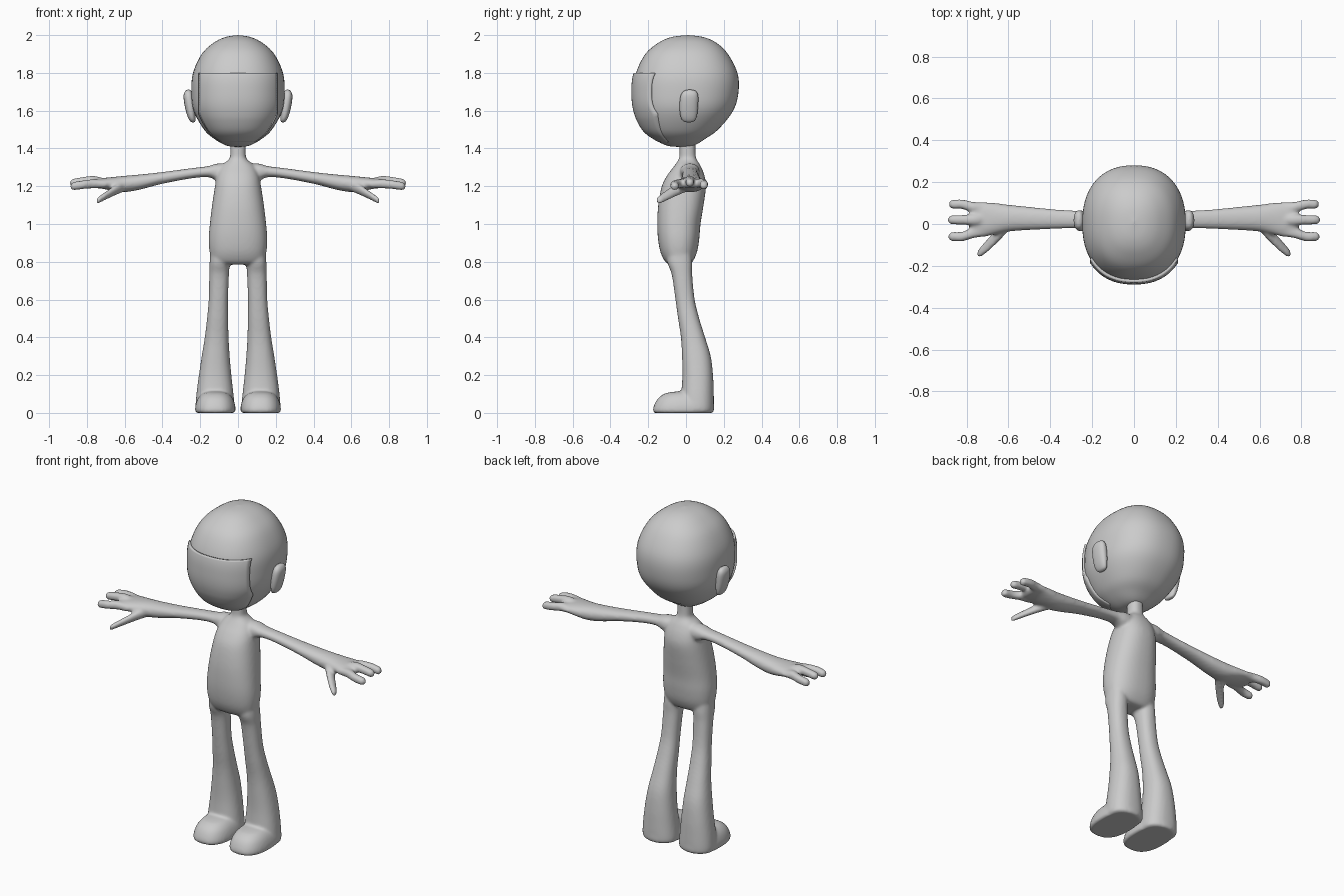
import bpy
import math
from mathutils import Vector

cube = bpy.data.objects.get("Cube")
if cube:
    bpy.data.objects.remove(cube, do_unlink=True)

grey = bpy.data.materials.new("plain grey")
grey.use_nodes = True
grey.diffuse_color = (0.6, 0.6, 0.6, 1)
grey.node_tree.nodes["Principled BSDF"].inputs["Base Color"].default_value = (0.6, 0.6, 0.6, 1)


def smooth_sections(sections, steps=5):
    """Catmull-Rom interpolation through (x, y, z, r1, r2) sections."""
    p = [Vector(s) for s in sections]
    out = []
    for i in range(len(p) - 1):
        a, b, c, d = p[max(i - 1, 0)], p[i], p[i + 1], p[min(i + 2, len(p) - 1)]
        for k in range(steps):
            t = k / steps
            out.append((2 * b + (c - a) * t + (2 * a - 5 * b + 4 * c - d) * t * t
                        + (3 * b - a - 3 * c + d) * t ** 3) * 0.5)
    return out + [p[-1]]


def loft(parts, sections, axis="z", power=2.0, sides=40):
    """Add a closed tube of superellipse rings to a (verts, faces) pair."""
    verts, faces = parts
    start = len(verts)
    rings = smooth_sections(sections)
    for s in rings:
        for k in range(sides):
            a = 2 * math.pi * k / sides
            ca, sa = math.cos(a), math.sin(a)
            u = max(s[3], 0.0005) * math.copysign(abs(ca) ** (2 / power), ca)
            v = max(s[4], 0.0005) * math.copysign(abs(sa) ** (2 / power), sa)
            off = (u, v, 0) if axis == "z" else (0, u, v)
            verts.append((s[0] + off[0], s[1] + off[1], s[2] + off[2]))
    for i in range(len(rings) - 1):
        for k in range(sides):
            a, b = start + i * sides + k, start + i * sides + (k + 1) % sides
            faces.append((a, b, b + sides, a + sides))
    last = start + (len(rings) - 1) * sides
    faces.append(tuple(range(start + sides - 1, start - 1, -1)))
    faces.append(tuple(range(last, last + sides)))


def make(name, parts):
    mesh = bpy.data.meshes.new(name)
    mesh.from_pydata(parts[0], [], parts[1])
    mesh.materials.append(grey)
    mesh.shade_smooth()
    ob = bpy.data.objects.new(name, mesh)
    bpy.context.collection.objects.link(ob)
    return ob


def flip(sections, side):
    return [(s[0] * side,) + tuple(s[1:]) for s in sections]


def spans(rows):
    """Turn (z, half width, front y, back y) rows into sections."""
    return [(0, (f + b) / 2, z, w, (b - f) / 2) for z, w, f, b in rows]


# Head
head_rows = spans([
    (1.408, 0, -.03, -.03), (1.415, .06, -.10, .04), (1.45, .125, -.17, .10),
    (1.5, .18, -.225, .17), (1.6, .235, -.265, .25), (1.7, .247, -.275, .278),
    (1.8, .238, -.264, .272), (1.9, .192, -.215, .222), (1.96, .128, -.145, .16),
    (1.99, .065, -.075, .09), (2.0, 0, .01, .01)])
head = ([], [])
loft(head, head_rows, power=2.3, sides=56)
make("head", head)

# Face plate following the front of the head
verts, faces, cols = [], [], 28
rows = [s for s in smooth_sections(head_rows, 10) if 1.43 < s[2] < 1.801]
for s in rows:
    t = min(1, (s[2] - 1.43) / .13)
    width = min(.12 + .085 * t, s[3] * .9)
    for k in range(cols + 1):
        x = width * (2 * k / cols - 1)
        depth = s[4] * (1 - abs(x / s[3]) ** 2.3) ** (1 / 2.3)
        verts.append((x * 1.02, s[1] - depth - .002 - .012 * t, s[2]))
for i in range(len(rows) - 1):
    for k in range(cols):
        a = i * (cols + 1) + k
        faces.append((a, a + 1, a + cols + 2, a + cols + 1))
plate = make("face_plate", (verts, faces))
solid = plate.modifiers.new("thickness", "SOLIDIFY")
solid.thickness = .016
solid.offset = -1

# Ears
for side, label in ((1, "left"), (-1, "right")):
    ear = ([], [])
    loft(ear, flip([(.238, .015, 1.537, 0, 0), (.24, .015, 1.545, .014, .03),
                    (.247, .014, 1.575, .022, .044), (.255, .015, 1.63, .028, .049),
                    (.262, .018, 1.68, .026, .046), (.263, .02, 1.705, .015, .03),
                    (.262, .02, 1.712, 0, 0)], side), power=2.3, sides=28)
    make(label + "_ear", ear)

# Torso and neck
body = ([], [])
loft(body, spans([
    (.785, .08, -.085, .015), (.80, .135, -.11, .035), (.85, .15, -.135, .058),
    (.92, .155, -.148, .07), (1.0, .149, -.152, .077), (1.1, .137, -.147, .093),
    (1.2, .122, -.128, .106), (1.26, .11, -.098, .097), (1.31, .085, -.06, .076),
    (1.345, .046, -.038, .055), (1.38, .041, -.034, .05), (1.46, .041, -.034, .05)]),
    power=2.35)

for side in (1, -1):
    # Arm and palm
    loft(body, flip([
        (.03, .02, 1.27, .05, .05), (.11, .02, 1.275, .052, .045),
        (.16, .02, 1.277, .044, .029), (.25, .021, 1.268, .041, .027),
        (.4, .024, 1.244, .048, .031), (.52, .027, 1.222, .057, .04),
        (.6, .028, 1.212, .064, .043), (.66, .026, 1.212, .074, .037),
        (.72, .022, 1.215, .083, .028), (.77, .02, 1.214, .084, .022),
        (.785, .02, 1.213, .07, .012)], side), axis="x", power=2.2)
    # Three fingers
    for y0, y1, lift, tip in ((.078, .094, 0, .885), (.02, .02, .014, .89), (-.04, -.06, -.004, .888)):
        loft(body, flip([
            (.70, y0, 1.212 + lift / 2, .02, .018), (.76, y0, 1.217 + lift, .026, .024),
            (.82, y1, 1.212 + lift, .023, .023), (.865, y1, 1.205 + lift, .022, .022),
            (tip - .008, y1, 1.203 + lift, .018, .018), (tip, y1, 1.203 + lift, .006, .006)],
            side), axis="x", power=2.3, sides=20)
    # Thumb
    loft(body, flip([
        (.59, .01, 1.205, .03, .03), (.63, -.03, 1.19, .036, .03),
        (.68, -.082, 1.162, .034, .024), (.72, -.122, 1.138, .028, .02),
        (.742, -.14, 1.125, .02, .017), (.75, -.146, 1.12, .006, .006)],
        side), axis="x", sides=20)
    # Leg
    loft(body, flip([
        (.094, -.035, .88, .05, .06), (.097, -.033, .80, .053, .066),
        (.1, -.021, .73, .052, .054), (.104, -.005, .6, .051, .051),
        (.108, .014, .5, .056, .056), (.113, .037, .4, .063, .064),
        (.118, .055, .3, .074, .076), (.121, .062, .2, .086, .081),
        (.122, .061, .1, .098, .086), (.121, .06, .03, .104, .088),
        (.12, .06, .002, .1, .085)], side), power=2.3)
    # Foot
    loft(body, flip([
        (.12, -.015, 0, .1, .153), (.12, -.014, .012, .107, .162),
        (.12, -.01, .045, .104, .157), (.12, -.005, .08, .09, .14),
        (.12, .005, .105, .065, .11), (.12, .02, .114, .03, .06)], side), power=2.5)

# Fuse the body into one soft skin
body = make("body", body)
fuse = body.modifiers.new("fuse", "REMESH")
fuse.mode = "VOXEL"
fuse.voxel_size = .008
fuse.use_smooth_shade = True
soft = body.modifiers.new("soften", "SMOOTH")
soft.factor = .5
soft.iterations = 8

# Crisp plate rim
bpy.ops.object.select_all(action="DESELECT")
plate.select_set(True)
bpy.context.view_layer.objects.active = plate
bpy.ops.object.shade_smooth_by_angle(angle=math.radians(40))
